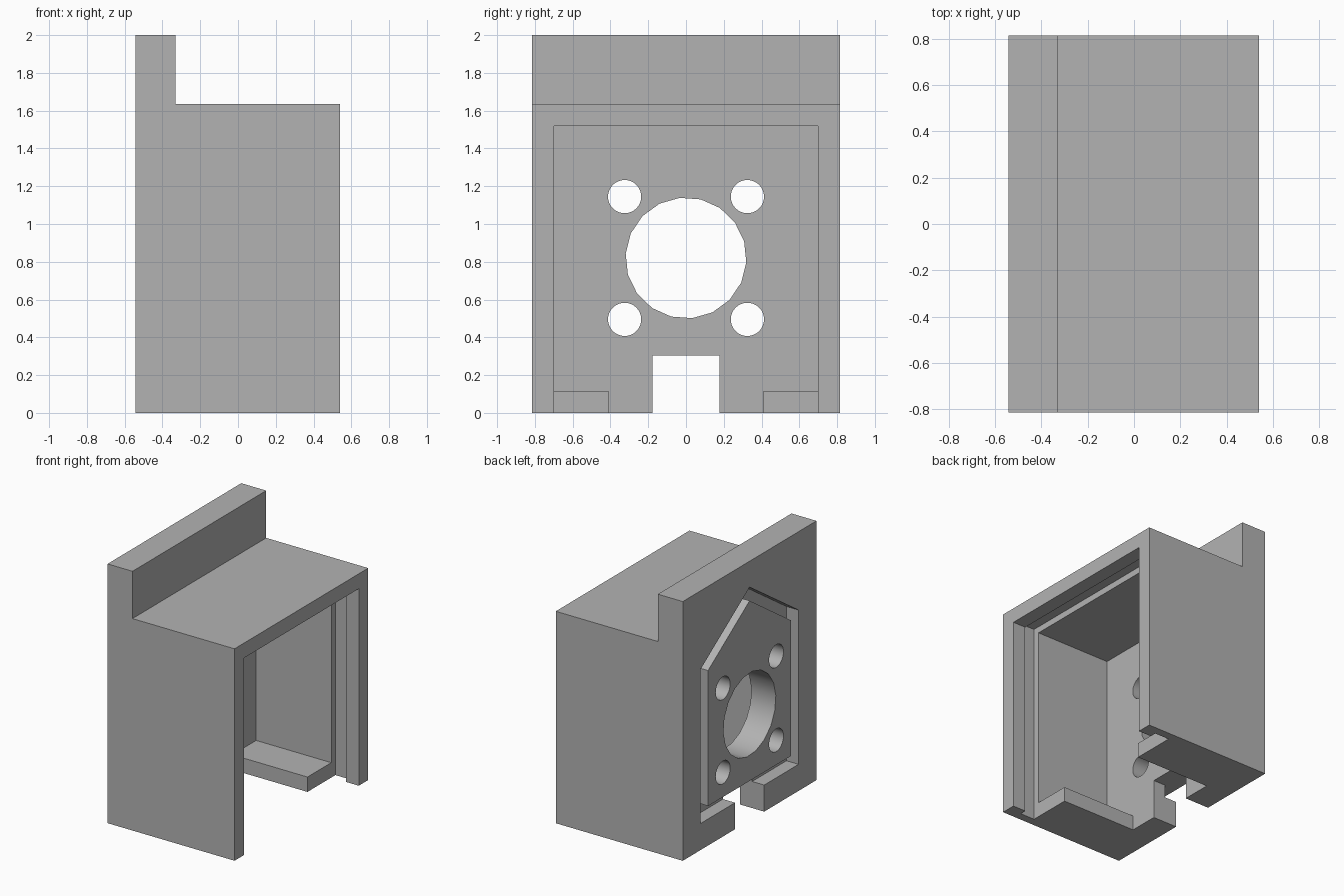
import bpy, bmesh
from math import cos, sin, radians

if "Cube" in bpy.data.objects:
    bpy.data.objects.remove(bpy.data.objects["Cube"], do_unlink=True)

grey = bpy.data.materials.new("plain grey")
grey.use_nodes = True
colour = (0.45, 0.45, 0.45, 1)
grey.diffuse_color = colour
grey.node_tree.nodes["Principled BSDF"].inputs["Base Color"].default_value = colour

BACK, FRONT, WALL = -0.543, 0.541, -0.335
SIDE, INNER, FLOOR, CEILING = 0.815, 0.70, 0.115, 1.52
SLOT_TOP = 0.305


def finish(name, bm):
    bmesh.ops.recalc_face_normals(bm, faces=bm.faces)
    mesh = bpy.data.meshes.new(name)
    bm.to_mesh(mesh)
    bm.free()
    mesh.materials.append(grey)
    obj = bpy.data.objects.new(name, mesh)
    bpy.context.collection.objects.link(obj)
    return obj


def prism(name, outline, start, end, axis="x", hole=None):
    """Extrude an outline along x (points are y, z) or along y (points are x, z).
    An optional inner outline with as many points makes it a ring."""
    bm = bmesh.new()

    def loop(points, t):
        return [bm.verts.new((t, a, b) if axis == "x" else (a, t, b)) for a, b in points]

    def bridge(one, two):
        for i in range(len(one)):
            bm.faces.new((one[i - 1], one[i], two[i], two[i - 1]))

    near, far = loop(outline, start), loop(outline, end)
    bridge(near, far)
    if hole:
        near_hole, far_hole = loop(hole, start), loop(hole, end)
        bridge(near_hole, far_hole)
        bridge(near, near_hole)
        bridge(far, far_hole)
    else:
        bm.faces.new(near)
        bm.faces.new(far)
    return finish(name, bm)


def rect(half, low, high):
    return [(-half, low), (half, low), (half, high), (-half, high)]


def circle(y, z, radius, sides, turn=0):
    angles = [radians(turn + 360 * i / sides) for i in range(sides)]
    return [(y + radius * cos(a), z + radius * sin(a)) for a in angles]


def house(half, low, eaves, peak):
    return [(-half, low), (half, low), (half, eaves), (0, peak), (-half, eaves)]


# Housing block with the upright ridge along its back edge
housing = prism("housing", [(BACK, 0), (FRONT, 0), (FRONT, 1.635), (-0.33, 1.635),
                            (-0.33, 2), (BACK, 2)], -SIDE, SIDE, "y")

cutters = [
    # Cavity, its open mouth, and the gap between the floor ledges
    prism("cavity", rect(INNER, FLOOR, CEILING), WALL, 0.7),
    prism("mouth", rect(INNER, -0.1, CEILING), 0.306, 0.7),
    prism("floor_gap", rect(0.41, -0.1, 0.6), WALL, 0.7),
    # Groove for a sliding cover
    prism("cover_groove", rect(0.75, -0.1, 1.57), 0.306, 0.43),
    # Cable slot and pointed channel in the mounting wall
    prism("cable_slot", rect(0.178, -0.1, SLOT_TOP), -0.7, 0),
    prism("wall_channel", house(0.597, 0.205, 1.395, 1.80), -0.7, -0.44,
          hole=house(0.506, SLOT_TOP, 1.35, 1.695)),
    # Shaft hole
    prism("shaft_hole", circle(0, 0.82, 0.32, 18, -4), -0.7, 0),
]
# Four bolt holes
for y in (-0.325, 0.325):
    for z in (0.495, 1.145):
        cutters.append(prism("bolt_hole", circle(y, z, 0.088, 32), -0.7, 0))

bpy.ops.object.select_all(action="DESELECT")
housing.select_set(True)
bpy.context.view_layer.objects.active = housing
for cutter in cutters:
    cutter.hide_render = True
    cut = housing.modifiers.new(cutter.name, "BOOLEAN")
    cut.operation, cut.solver, cut.object = "DIFFERENCE", "EXACT", cutter
    bpy.ops.object.modifier_apply(modifier=cut.name)
    bpy.data.objects.remove(cutter, do_unlink=True)

bpy.ops.object.shade_smooth_by_angle(angle=radians(30))
